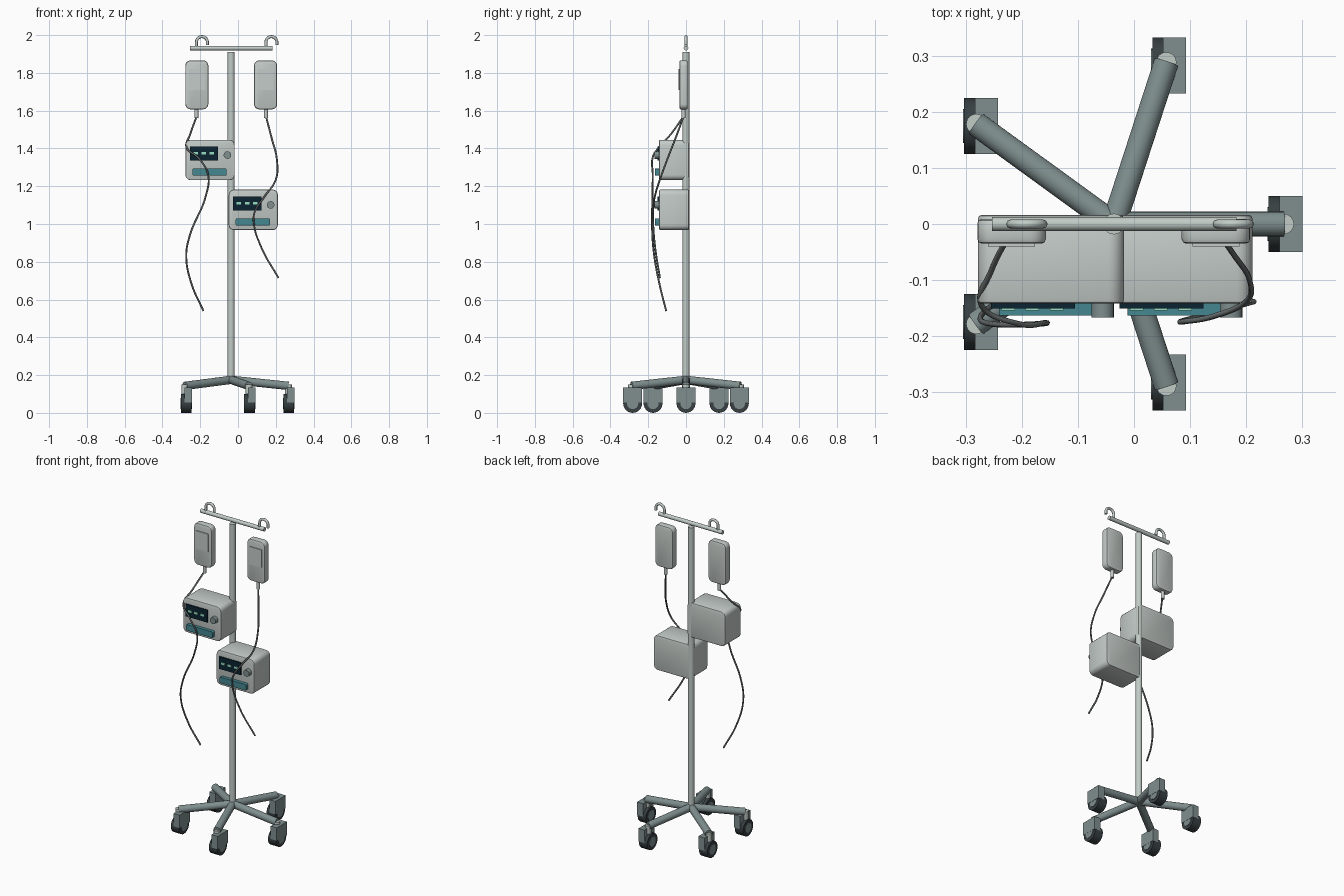
import bpy, bmesh, math
from mathutils import Vector

if "Cube" in bpy.data.objects:
    bpy.data.objects.remove(bpy.data.objects["Cube"])

PX = -0.036  # pole axis in x


def mat(name, rgb):
    m = bpy.data.materials.new(name)
    m.diffuse_color = [((c + 0.055) / 1.055) ** 2.4 for c in rgb] + [1]
    m.use_nodes = True
    m.node_tree.nodes["Principled BSDF"].inputs["Base Color"].default_value = m.diffuse_color
    return m


SHELL = mat("pale_grey", (0.77, 0.80, 0.785))
STEEL = mat("light_steel", (0.76, 0.80, 0.78))
FRAME = mat("slate_grey", (0.50, 0.56, 0.56))
RUBBER = mat("dark_rubber", (0.22, 0.25, 0.26))
TEAL = mat("teal", (0.27, 0.53, 0.57))
SCREEN = mat("dark_navy", (0.04, 0.14, 0.19))
DIGIT = mat("pale_green", (0.60, 0.88, 0.76))
TUBE = mat("tube_grey", (0.42, 0.44, 0.44))


def finish(name, bm, m, smooth=True):
    me = bpy.data.meshes.new(name)
    bm.to_mesh(me)
    bm.free()
    me.materials.append(m)
    ob = bpy.data.objects.new(name, me)
    bpy.context.collection.objects.link(ob)
    if smooth:
        bpy.ops.object.select_all(action='DESELECT')
        ob.select_set(True)
        bpy.context.view_layer.objects.active = ob
        bpy.ops.object.shade_smooth_by_angle(angle=math.radians(35))
    return ob


def rod(name, a, b, r, m, segs=24):
    """Cylinder between two points."""
    a, b = Vector(a), Vector(b)
    bm = bmesh.new()
    bmesh.ops.create_cone(bm, cap_ends=True, segments=segs, radius1=r, radius2=r, depth=(b - a).length)
    rot = Vector((0, 0, 1)).rotation_difference(b - a).to_matrix()
    for v in bm.verts:
        v.co = rot @ v.co + (a + b) / 2
    return finish(name, bm, m)


def box(name, lo, hi, m, corner=0, edge=0):
    """Box with corners rounded in the xz plane and softened front and back rims."""
    lo, hi = Vector(lo), Vector(hi)
    bm = bmesh.new()
    bmesh.ops.create_cube(bm, size=1)
    for v in bm.verts:
        v.co = Vector([v.co[i] * (hi - lo)[i] for i in range(3)]) + (lo + hi) / 2
    if corner:
        es = [e for e in bm.edges if abs((e.verts[0].co - e.verts[1].co).y) > 1e-4]
        bmesh.ops.bevel(bm, geom=es, offset=corner, segments=5, profile=0.5, affect='EDGES')
    if edge:
        es = [e for e in bm.edges if abs((e.verts[0].co - e.verts[1].co).y) < 1e-5]
        bmesh.ops.bevel(bm, geom=es, offset=edge, segments=2, profile=0.5, affect='EDGES')
    return finish(name, bm, m, bool(corner))


def wire(name, pts, r, m, kind='BEZIER'):
    """Round wire through the points, converted to a mesh."""
    cu = bpy.data.curves.new(name, 'CURVE')
    cu.dimensions = '3D'
    cu.bevel_depth, cu.bevel_resolution, cu.resolution_u = r, 2, 8
    cu.use_fill_caps = True
    sp = cu.splines.new(kind)
    if kind == 'BEZIER':
        sp.bezier_points.add(len(pts) - 1)
        for p, co in zip(sp.bezier_points, pts):
            p.co = co
            p.handle_left_type = p.handle_right_type = 'AUTO'
    else:
        sp.points.add(len(pts) - 1)
        for p, co in zip(sp.points, pts):
            p.co = (*co, 1)
    cu.materials.append(m)
    ob = bpy.data.objects.new(name, cu)
    bpy.context.collection.objects.link(ob)
    bpy.ops.object.select_all(action='DESELECT')
    ob.select_set(True)
    bpy.context.view_layer.objects.active = ob
    bpy.ops.object.convert(target='MESH')
    bpy.ops.object.shade_smooth_by_angle(angle=math.radians(50))


# Pole and top bar
rod("pole", (PX, 0, 0.155), (PX, 0, 1.91), 0.0185, STEEL)
rod("top_bar", (PX - 0.217, 0, 1.931), (PX + 0.219, 0, 1.931), 0.0122, STEEL)

# Five legs with casters that all face the same way
for i in range(5):
    a = math.radians(72 * i)
    ex, ey = PX + 0.303 * math.cos(a), 0.303 * math.sin(a)
    rod("leg", (PX, 0, 0.175), (ex, ey, 0.143), 0.022, FRAME)
    rod("caster_stem", (ex, ey, 0.10), (ex, ey, 0.150), 0.018, STEEL)
    cx, cy = PX + 0.006 + 0.3 * math.cos(a), 0.3 * math.sin(a) / 0.303 * 0.3
    box("caster_housing", (cx - 0.011, cy - 0.05, 0.055), (cx + 0.030, cy + 0.05, 0.135), FRAME)
    rod("caster_wheel", (cx - 0.030, cy, 0.05), (cx + 0.026, cy, 0.05), 0.05, RUBBER)
    rod("wheel_hub", (cx - 0.032, cy, 0.05), (cx + 0.029, cy, 0.05), 0.03, FRAME)

# Hooks, fluid bags, labels and ports on both sides
for s in (-1, 1):
    hx = PX + s * 0.184
    arc = [(hx + 0.029 - 0.029 * math.cos(t), 0, 1.963 + 0.029 * math.sin(t))
           for t in [math.pi * k / 10 for k in range(11)]]
    wire("hook", [(hx, 0, 1.93)] + arc + [(hx + 0.058, 0, 1.947)], 0.008, STEEL, 'POLY')
    bx = PX + s * 0.182
    box("fluid_bag", (bx - 0.061, -0.035, 1.607), (bx + 0.061, 0.009, 1.866), SHELL, 0.028, 0.008)
    box("bag_label", (bx - 0.042, -0.040, 1.71), (bx + 0.042, -0.034, 1.82), SHELL)
    rod("bag_port", (hx, -0.013, 1.56), (hx, -0.013, 1.612), 0.010, SHELL, 16)

# Two pumps with screen, readout, knob and button strip
for cx, cz in ((-0.148, 1.339), (0.081, 1.075)):
    box("pump_body", (cx - 0.130, -0.142, cz - 0.107), (cx + 0.130, 0.016, cz + 0.107), SHELL, 0.028, 0.006)
    box("pump_screen", (cx - 0.107, -0.151, cz - 0.004), (cx + 0.043, -0.1415, cz + 0.071), SCREEN)
    for dx in (-0.088, -0.045, -0.002):
        box("readout_digit", (cx + dx, -0.154, cz + 0.028), (cx + dx + 0.024, -0.1505, cz + 0.041), DIGIT)
    box("button_strip", (cx - 0.093, -0.163, cz - 0.083), (cx + 0.088, -0.141, cz - 0.046), TEAL, 0.006)
    rod("pump_knob", (cx + 0.092, -0.141, cz + 0.026), (cx + 0.092, -0.167, cz + 0.026), 0.020, FRAME)

# Hanging tubes
wire("left_tube", [(-0.219, -0.013, 1.57), (-0.255, -0.085, 1.47), (-0.272, -0.145, 1.405),
                   (-0.205, -0.178, 1.345), (-0.158, -0.176, 1.26), (-0.170, -0.178, 1.15),
                   (-0.255, -0.178, 0.94), (-0.274, -0.168, 0.83), (-0.245, -0.140, 0.68),
                   (-0.183, -0.105, 0.54)], 0.005, TUBE)
wire("right_tube", [(0.148, -0.013, 1.57), (0.178, -0.055, 1.455), (0.206, -0.100, 1.34),
                    (0.200, -0.138, 1.235), (0.140, -0.165, 1.145), (0.089, -0.174, 1.065),
                    (0.083, -0.174, 1.01), (0.124, -0.163, 0.875), (0.214, -0.138, 0.715)], 0.005, TUBE)
